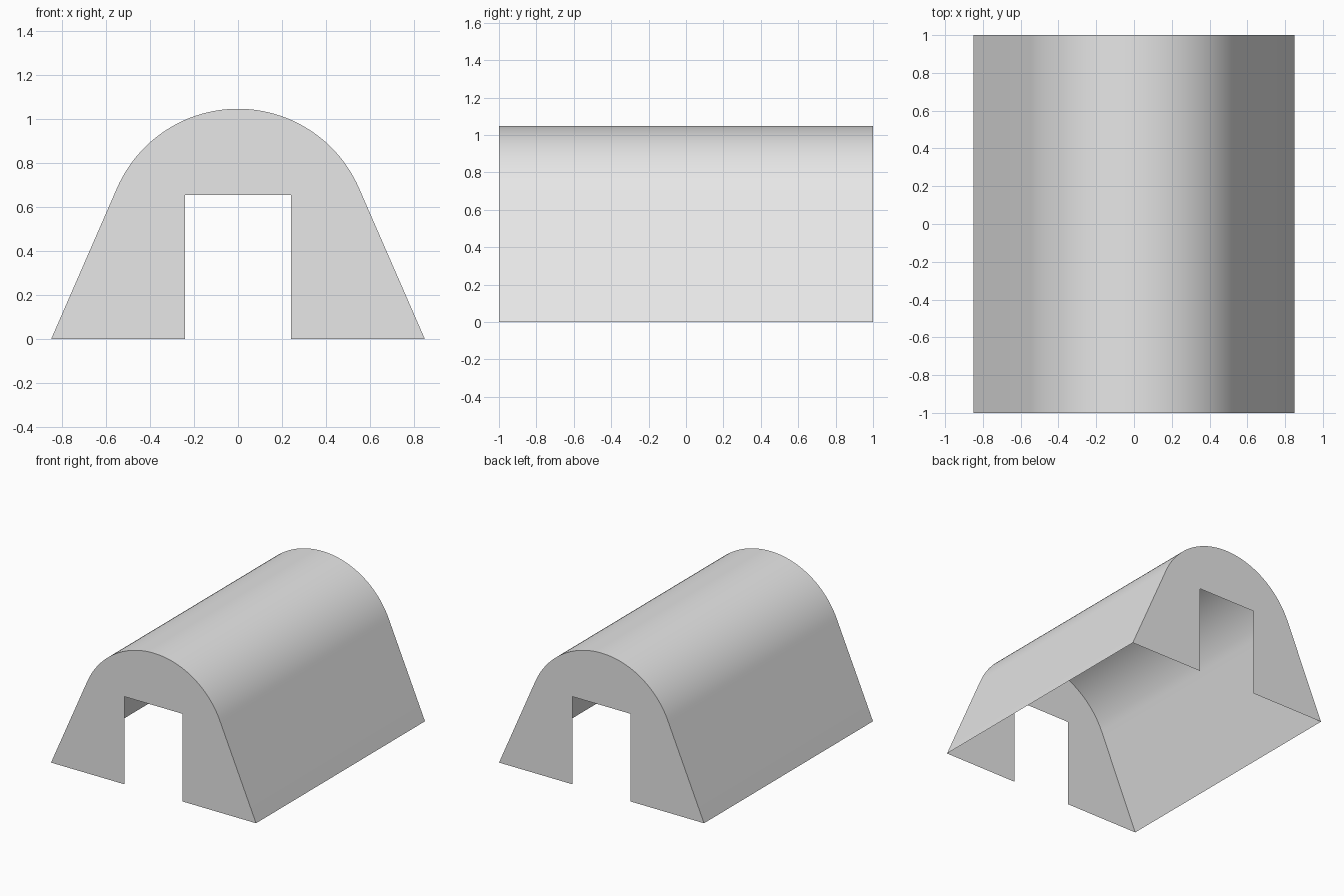
import bpy
import math

cube = bpy.data.objects.get("Cube")
if cube:
    bpy.data.objects.remove(cube, do_unlink=True)

# Main dimensions
HALF_LENGTH = 1.0
HALF_WIDTH = 0.85
HEIGHT = 1.048
RADIUS = 0.6
DOOR_HALF_WIDTH = 0.242
DOOR_HEIGHT = 0.657
ARC_STEPS = 48

canvas = bpy.data.materials.new("grey canvas")
canvas.use_nodes = True
colour = (0.8, 0.8, 0.8, 1)
canvas.diffuse_color = colour
canvas.node_tree.nodes["Principled BSDF"].inputs["Base Color"].default_value = colour


def make_part(name, verts, faces):
    mesh = bpy.data.meshes.new(name)
    mesh.from_pydata(verts, [], faces)
    mesh.materials.append(canvas)
    part = bpy.data.objects.new(name, mesh)
    bpy.context.collection.objects.link(part)
    return part


# Outline: straight walls running tangent into a round roof
centre = HEIGHT - RADIUS
reach = math.hypot(HALF_WIDTH, centre)
start = math.acos(RADIUS / reach) - math.atan2(centre, HALF_WIDTH)
outline = [(HALF_WIDTH, 0)]
for i in range(ARC_STEPS + 1):
    angle = start + (math.pi - 2 * start) * i / ARC_STEPS
    outline.append((RADIUS * math.cos(angle), centre + RADIUS * math.sin(angle)))
outline.append((-HALF_WIDTH, 0))

# Roof and side walls as one thin sheet
verts = [(x, y, z) for x, z in outline for y in (-HALF_LENGTH, HALF_LENGTH)]
faces = [(2 * i, 2 * i + 1, 2 * i + 3, 2 * i + 2) for i in range(len(outline) - 1)]
cover = make_part("tent_cover", verts, faces)
bpy.context.view_layer.objects.active = cover
cover.select_set(True)
bpy.ops.object.shade_smooth_by_angle(angle=math.radians(30))

# End walls with a doorway
doorway = [(-DOOR_HALF_WIDTH, 0), (-DOOR_HALF_WIDTH, DOOR_HEIGHT),
           (DOOR_HALF_WIDTH, DOOR_HEIGHT), (DOOR_HALF_WIDTH, 0)]
wall = outline + doorway
for name, side in (("front_wall", -1), ("back_wall", 1)):
    order = list(range(len(wall)))
    if side < 0:
        order.reverse()
    # The outline runs anticlockwise seen from the front
    make_part(name, [(x, side * HALF_LENGTH, z) for x, z in wall], [order[::-1]])
